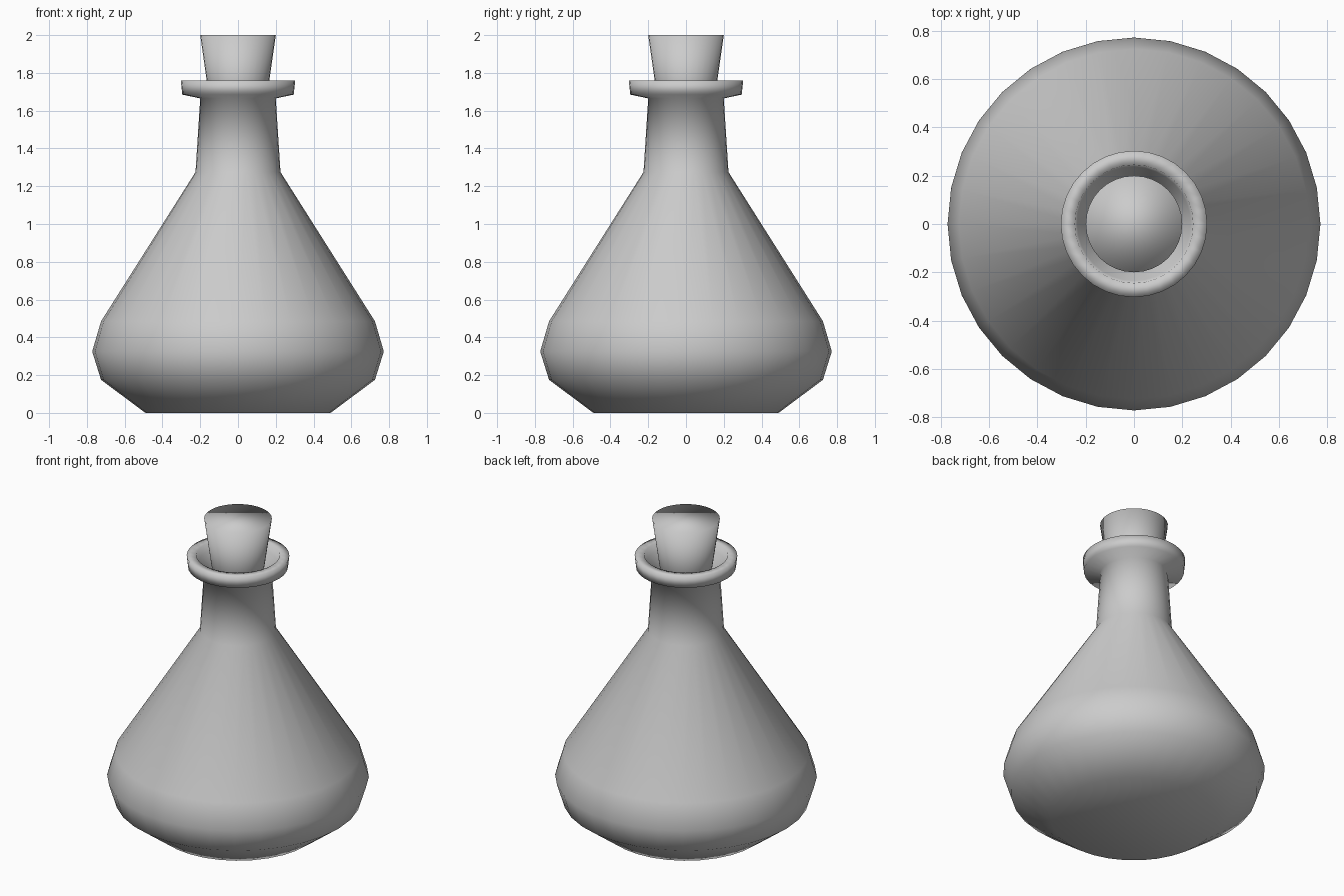
import bpy, bmesh, math

if "Cube" in bpy.data.objects:
    bpy.data.objects.remove(bpy.data.objects["Cube"])

SIDES = 32


def lathe(name, profile, closed=False):
    """Revolve (radius, z) points around z; open profiles get end caps."""
    bm = bmesh.new()
    rings = []
    for r, z in profile:
        rings.append([bm.verts.new((r * math.cos(2 * math.pi * i / SIDES),
                                    r * math.sin(2 * math.pi * i / SIDES), z))
                      for i in range(SIDES)])
    pairs = list(zip(rings, rings[1:]))
    for a, b in pairs:
        for i in range(SIDES):
            j = (i + 1) % SIDES
            bm.faces.new((a[i], a[j], b[j], b[i]))
    bm.faces.new(rings[0])
    bm.faces.new(rings[-1])
    bmesh.ops.recalc_face_normals(bm, faces=bm.faces)
    for f in bm.faces:
        f.smooth = True
    mesh = bpy.data.meshes.new(name)
    bm.to_mesh(mesh)
    bm.free()
    obj = bpy.data.objects.new(name, mesh)
    bpy.context.collection.objects.link(obj)
    return obj


# Flask: base, belly, shoulder, neck, flared lip, then inside of the mouth
lathe("flask", [
    (0.49, 0.0), (0.725, 0.175), (0.772, 0.325), (0.725, 0.485),
    (0.225, 1.275), (0.20, 1.665),
    (0.295, 1.685), (0.303, 1.76),
    (0.245, 1.76), (0.235, 1.71), (0.17, 1.66), (0.17, 1.50),
])

# Tapered stopper sitting in the mouth
lathe("stopper", [(0.13, 1.51), (0.20, 2.0)])
